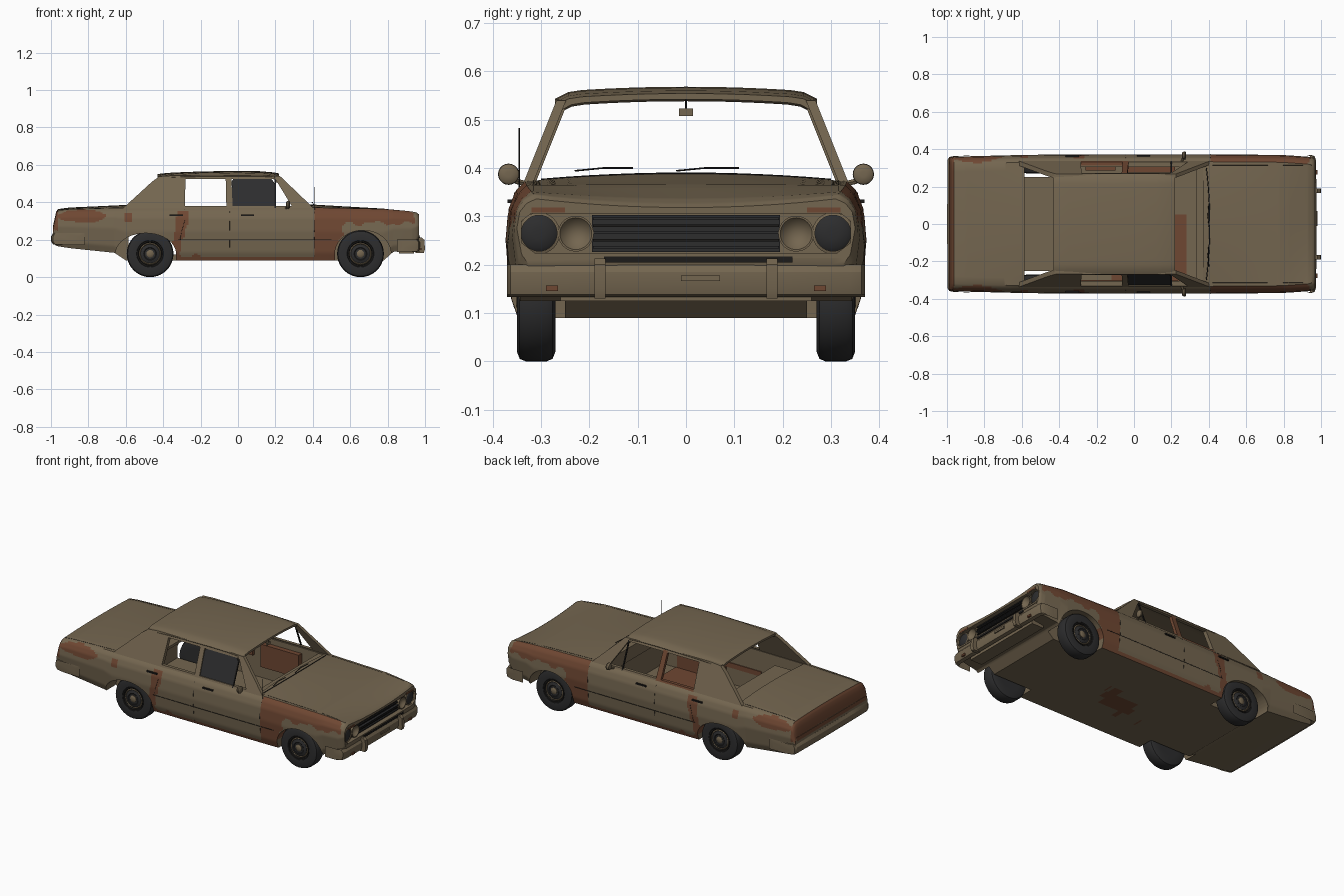
import bpy, bmesh, math
from mathutils import Vector

if "Cube" in bpy.data.objects:
    bpy.data.objects.remove(bpy.data.objects["Cube"])


def material(name, rgb):
    m = bpy.data.materials.new(name)
    m.diffuse_color = (*rgb, 1)
    m.use_nodes = True
    m.node_tree.nodes["Principled BSDF"].inputs["Base Color"].default_value = m.diffuse_color
    return m


TAN = material("faded tan paint", (0.175, 0.133, 0.08))
RUST = material("rust", (0.158, 0.063, 0.032))
DARK = material("dark rubber", (0.026, 0.026, 0.027))
SEAM = material("seam black", (0.012, 0.011, 0.010))


def make(name, verts, faces, mat=TAN, angle=35):
    me = bpy.data.meshes.new(name)
    me.from_pydata([tuple(v) for v in verts], [], faces)
    bm = bmesh.new()
    bm.from_mesh(me)
    bmesh.ops.recalc_face_normals(bm, faces=bm.faces)
    bm.to_mesh(me)
    bm.free()
    ob = bpy.data.objects.new(name, me)
    bpy.context.collection.objects.link(ob)
    me.materials.append(mat)
    smooth(ob, angle)
    return ob


def smooth(ob, angle=35):
    bpy.ops.object.select_all(action='DESELECT')
    bpy.context.view_layer.objects.active = ob
    ob.select_set(True)
    bpy.ops.object.shade_smooth_by_angle(angle=math.radians(angle))


def loft(name, rings, mat=TAN, angle=35):
    n, k = len(rings[0]), len(rings)
    verts = [p for r in rings for p in r]
    faces = [(i * n + j, i * n + (j + 1) % n, (i + 1) * n + (j + 1) % n, (i + 1) * n + j)
             for i in range(k - 1) for j in range(n)]
    faces += [tuple(range(n)), tuple(range((k - 1) * n, k * n))]
    return make(name, verts, faces, mat, angle)


def box(name, x, y, z, mat=TAN):
    return loft(name, [[(a, y[0], z[0]), (a, y[1], z[0]), (a, y[1], z[1]), (a, y[0], z[1])] for a in x], mat)


def rod(name, pts, r, mat=SEAM, sides=6):
    rings = []
    for i, p in enumerate(pts):
        d = Vector(pts[min(i + 1, len(pts) - 1)]) - Vector(pts[max(i - 1, 0)])
        q = d.to_track_quat('Z', 'Y')
        rings.append([Vector(p) + q @ Vector((r * math.cos(a), r * math.sin(a), 0))
                      for a in [2 * math.pi * s / sides for s in range(sides)]])
    return loft(name, rings, mat)


def lathe(name, profile, centre, axis, mat, sides=32):
    # profile of (radius, distance along axis)
    q = Vector(axis).to_track_quat('Z', 'Y')
    rings = [[Vector(centre) + q @ Vector((r * math.cos(a), r * math.sin(a), h))
              for a in [2 * math.pi * s / sides for s in range(sides)]] for r, h in profile]
    return loft(name, rings, mat)


def lerp(table, x):
    for a, b in zip(table, table[1:]):
        if x <= b[0]:
            t = max(0, (x - a[0]) / (b[0] - a[0]))
            return [p + (q - p) * t for p, q in zip(a[1:], b[1:])]
    return table[-1][1:]


# body stations: x, half width, bottom, shoulder height, centre height
BODY = [(-.988, .353, .18, .275, .278), (-.972, .358, .168, .345, .35), (-.962, .36, .165, .357, .364),
        (-.9, .362, .155, .363, .372), (-.66, .368, .13, .369, .383), (-.6, .37, .09, .37, .386),
        (-.2, .373, .09, .372, .386), (.4, .373, .09, .372, .388), (.78, .37, .09, .364, .366),
        (.83, .367, .135, .36, .358), (.93, .36, .15, .351, .337), (.955, .356, .18, .345, .326),
        (.967, .35, .2, .336, .318)]
SIDE = [(0, .025), (.15, .01), (.55, 0), (.8, .006), (.93, .02), (1, .04)]


def side_y(x, z):
    w, zb, zt, _ = lerp(BODY, x)
    return w - lerp(SIDE, (z - zb) / (zt - zb))[0]


def top_z(x, y):
    w, _, zt, zc = lerp(BODY, x)
    return zc + (zt - zc) * (abs(y) / (w - .04)) ** 2


def section(x):
    w, zb, zt, zc = lerp(BODY, x)
    half = [(y, zb) for y in (.06, .12, .18, .24, .3)]
    half += [(side_y(x, zb + (zt - zb) * i / 30), zb + (zt - zb) * i / 30) for i in range(31)]
    half += [((w - .04) * i / 8, top_z(x, (w - .04) * i / 8)) for i in range(7, 0, -1)]
    return [(x, y, z) for y, z in [(0, zb)] + half + [(0, zc)]] + [(x, -y, z) for y, z in reversed(half)]


xs = sorted(set([round(-.988 + 1.955 * i / 200, 4) for i in range(201)] + [s[0] for s in BODY]))
body = loft("body_shell", [section(x) for x in xs])

# cut wheel arches, cabin and nose recess
cutters = [box("cabin_cut", (-.585, .37), (-.305, .305), (.12, .6))]
for s in (-1, 1):
    for cx, rx, rz, back in ((.668, .15, .125, 0), (-.493, .162, .11, -.03)):
        arc = [(cx + rx * math.cos(math.pi * i / 20), .125 + rz * math.sin(math.pi * i / 20)) for i in range(21)]
        arc += [(cx - rx + back, .0), (cx + rx, .0)]
        cutters.append(loft("arch_cut", [[(x, y, z) for x, z in arc] for y in (s * .25, s * .5)]))
nose = [(-.34, .245), (-.34, .29), (-.32, .306), (.32, .306), (.34, .29), (.34, .245), (.31, .222), (-.31, .222)]
cutters.append(loft("nose_cut", [[(x, y, z) for y, z in nose] for x in (.937, 1.1)]))
for c in cutters:
    m = body.modifiers.new("cut", 'BOOLEAN')
    m.operation, m.solver, m.object = 'DIFFERENCE', 'EXACT', c
    bpy.context.view_layer.objects.active = body
    bpy.ops.object.modifier_apply(modifier=m.name)
    bpy.data.objects.remove(c)


def rusty(c):
    x, y, z = c
    n = .007 * math.sin(x * 37 + z * 20) + .004 * math.sin(x * 83 + 2) + .004 * math.sin(z * 90)
    if x < -.963:
        return z > .25
    if abs(y) > .325:
        return (.41 < x < .95 + n and .285 + n < z < .368       # front fender
                or .41 < x < .56 + 2 * n and z < .368
                or z < .108 and -.34 < x < .53                  # sill
                or abs(x + .325 - .25 * (z - .2)) < .032 + n and z < .35  # ahead of rear wheel
                or -.34 < x < -.2 and z < .12 + 2 * n
                or ((x + .83) / .135) ** 2 + ((z - .327) / .033) ** 2 < 1 + 14 * n  # rear wing
                or -.61 < x < -.57 and .295 < z < .345)
    return z < .1 and abs(x - .12 - y) < .09 + 3 * n and abs(y + .05) < .06 + 4 * n


body.data.materials.clear()
for m in (TAN, RUST):
    body.data.materials.append(m)
for p in body.data.polygons:
    p.material_index = int(rusty(p.center))
smooth(body)

# roof skin
ROOF = [(-.43, .55), (-.41, .554), (-.35, .559), (-.2, .565), (0, .568), (.12, .566), (.19, .56), (.22, .554)]


def roof_ring(x, z):
    ys = [-.271 + .542 * i / 20 for i in range(21)]
    crown = [(y, z - .01 * (y / .26) ** 2 - .014 * (max(0, abs(y) - .225) / .046) ** 2) for y in ys]
    return [(x, *p) for p in crown] + [(x, y * .97, h - .012) for y, h in reversed(crown)]


loft("roof", [roof_ring(*r) for r in ROOF])


def panel(name, pts, s, mat=TAN, thick=.02, inset=0.0):
    out = [(x, s * (.336 - (z - .37) * .4 - inset), z) for x, z in pts]
    return loft(name, [out, [(x, y - s * thick, z) for x, y, z in out]], mat)


for s in (-1, 1):
    # pillars and window frames
    panel("rear_pillar", [(-.615, .368), (-.285, .368), (-.28, .535), (-.425, .535), (-.46, .51)], s, thick=.025)
    panel("roof_rail", [(-.425, .525), (.195, .525), (.215, .54), (.15, .543), (-.35, .543), (-.425, .538)], s)
    panel("middle_pillar", [(-.062, .365), (-.028, .365), (-.036, .535), (-.066, .535)], s, TAN if s < 0 else RUST)
    panel("windscreen_pillar", [(.295, .368), (.405, .368), (.225, .54), (.19, .54)], s)
    panel("vent_bar", [(.195, .365), (.202, .365), (.202, .53), (.195, .53)], s, SEAM, .008)
    panel("belt_trim", [(-.06, .365), (.34, .365), (.33, .379), (-.06, .379)], s)
    panel("rear_belt_trim", [(-.29, .365), (-.06, .365), (-.06, .379), (-.29, .379)], s, TAN if s < 0 else RUST)
    if s < 0:
        panel("front_window", [(-.03, .375), (.197, .375), (.197, .5), (.178, .526), (-.025, .526), (-.034, .51)],
              s, DARK, .006, .006)

    # door handles and seams
    for hx in (-.33, .05):
        y = side_y(hx, .33)
        box("door_handle", (hx - .035, hx + .035), (s * (y - .005), s * (y + .008)), (.327, .335), SEAM)
    for sx in (.408, -.045):
        rod("door_seam", [(sx, s * side_y(sx, z), z) for z in (.11, .16, .2, .25, .3, .35)], .001)
    rod("rear_door_seam", [(x, s * side_y(x, z), z) for x, z in ((-.31, .2), (-.3, .25), (-.285, .3), (-.285, .36))], .001)
    rod("side_crease", [(x, s * side_y(x, .2), .2) for x in (-.32, -.1, .1, .3, .5)], .0015)
    rod("bonnet_seam", [(x, s * .315, top_z(x, .315)) for x in (.42, .55, .7, .8, .9, .95)], .001)
    rod("boot_seam", [(x, s * .31, top_z(x, .31)) for x in (-.96, -.9, -.8, -.62)], .001)

    # wing mirrors
    lathe("mirror_head", [(.008, -.012), (.016, -.01), (.022, 0), (.021, .006), (.016, .01), (.006, .011)],
          (.268, s * .367, .387), (1, 0, 0), TAN, 20)
    rod("mirror_stalk", [(.25, s * .32, .365), (.262, s * .35, .372), (.268, s * .362, .38)], .006, TAN)

    # wheels
    for wx in (.655, -.47):
        c, ax = (wx, s * .31, .125), (0, s, 0)
        lathe("tyre", [(.07, -.04), (.105, -.04), (.12, -.034), (.125, -.022), (.125, .022), (.12, .034),
                       (.105, .04), (.072, .038), (.068, .025)], c, ax, DARK, 40)
        lathe("rim_ring", [(.07, .024), (.07, .038), (.063, .037), (.058, .026)], c, ax, SEAM)
        lathe("wheel_disc", [(.06, .02), (.06, .028), (.054, .033), (.05, .029)], c, ax, TAN)
        lathe("wheel_centre", [(.051, .02), (.051, .031), (.034, .037), (.03, .034)], c, ax, DARK)
        lathe("hub_cap", [(.02, .02), (.02, .037), (.014, .041), (.004, .042)], c, ax, TAN, 20)

    # lamps and bumper guards
    lathe("outer_lamp", [(.037, 0), (.037, .014), (.03, .019), (.012, .022)], (.937, s * .304, .265), (1, 0, 0), DARK)
    lathe("outer_lamp_bezel", [(.043, 0), (.043, .018), (.037, .02), (.037, 0)], (.937, s * .304, .265), (1, 0, 0), TAN)
    lathe("inner_lamp_bowl", [(.037, 0), (.037, .022), (.033, .022), (.022, .008), (.006, .003)],
          (.937, s * .228, .264), (1, 0, 0), TAN)
    loft("bumper_guard", [[(x, s * (.178 + w), z) for x, z in
                           ((.95, .13), (.994, .13), (1.0, .15), (.996, .2), (.98, .213), (.95, .213))]
                          for w in (-.011, .011)])
    box("indicator_rim", (.96, .98), (s * .265, s * .29), (.145, .157), RUST)
    box("nose_rust", (.96, .9685), (s * .25, s * .32), (.308, .318), RUST)
    rod("wiper", [(.4, -.11 if s < 0 else .11, .4), (.395, -.17 if s < 0 else .04, .4),
                  (.402, -.23 if s < 0 else -.02, .394)], .002)

# grille with horizontal bars
box("grille", (.936, .944), (-.195, .195), (.226, .303), DARK)
for i in range(5):
    z = .236 + i * .0148
    box("grille_bar", (.942, .958 if i == 2 else .952), (-.192, .192), (z - .0025, z + .0025), SEAM if i % 2 else DARK)
box("grille_lower_slot", (.95, .972), (-.17, .22), (.204, .217), SEAM)
box("nose_lower_lip", (.95, .97), (-.335, .335), (.214, .224))

# rusted lower tail edge
box("tail_rust", (-.99, -.98), (-.335, .335), (.25, .274), RUST)


def bumper(name, path, s, prof):
    path = [(x, -y) for x, y in path] + [(x, y) for x, y in reversed(path[:-1])]
    loft(name, [[(x + s * dx, y, z) for dx, z in prof] for x, y in path], TAN, 30)


# wrap-around bumpers
bumper("front_bumper", [(.87, .37), (.94, .37), (.96, .363), (.967, .34), (.969, .2), (.97, .0)], 1,
       [(-.02, .133), (0, .138), (.006, .16), (.006, .185), (-.004, .2), (-.02, .2)])
bumper("rear_bumper", [(-.84, .366), (-.95, .364), (-.978, .358), (-.986, .345), (-.988, .2), (-.989, .0)], -1,
       [(-.02, .172), (0, .175), (.01, .19), (.01, .218), (0, .235), (-.02, .237)])
box("front_plate", (.965, .982), (-.01, .07), (.166, .177))
box("front_valance", (.86, .94), (-.26, .26), (.125, .16), TAN)

# interior, cowl line, mirror, aerial
box("dashboard", (.335, .375), (-.303, .303), (.29, .372))
box("parcel_shelf", (-.586, -.43), (-.25, .25), (.33, .345))
box("front_armrest", (-.04, .22), (.275, .305), (.2, .34), RUST)
box("rear_armrest", (-.26, -.1), (.285, .305), (.25, .34), RUST)
box("floor_rust", (-.12, .28), (-.3, .05), (.118, .125), RUST)
box("inner_door_rust", (-.06, .27), (-.305, -.3), (.12, .33), RUST)
box("inner_door_rust_strip", (-.3, -.06), (-.305, -.3), (.22, .25), RUST)
rod("cowl_line", [(.405 - .2 * y * y, y, top_z(.4, y) + .0005) for y in [-.3 + .05 * i for i in range(13)]], .0025)
box("inside_mirror", (.2, .21), (-.015, .015), (.507, .523))
rod("inside_mirror_stem", [(.208, 0, .52), (.208, 0, .55)], .002)
rod("aerial", [(.41, -.345, .36), (.41, -.345, .42), (.41, -.345, .483)], .0015)
